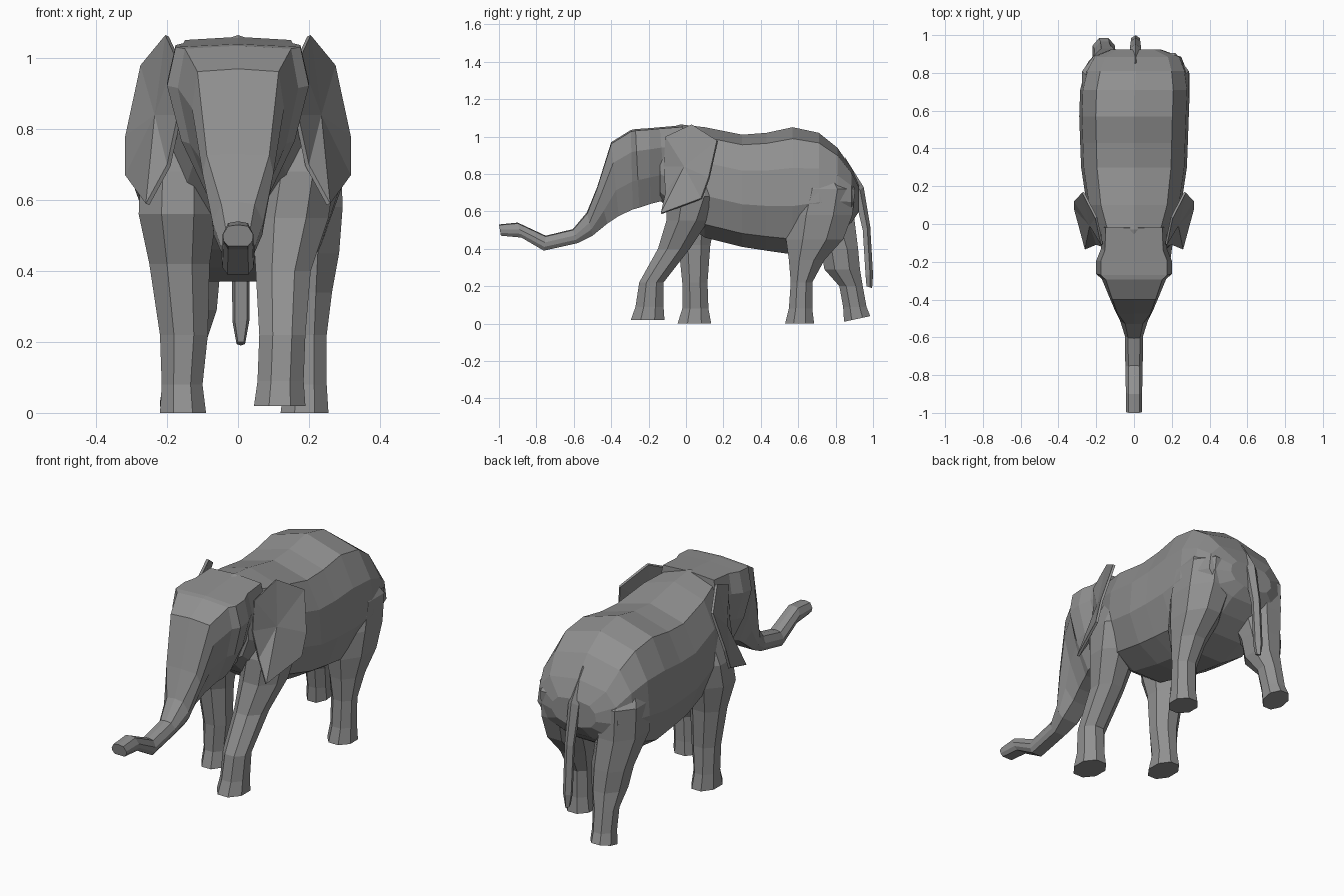
import bpy, bmesh, math
from mathutils import Vector

hide = bpy.data.materials.new("dark_grey_hide")
hide.diffuse_color = (0.28, 0.28, 0.28, 1)


def finish(name, bm):
    """Turn the bmesh into a flat-shaded grey object."""
    bmesh.ops.recalc_face_normals(bm, faces=bm.faces)
    mesh = bpy.data.meshes.new(name)
    bm.to_mesh(mesh)
    bm.free()
    mesh.materials.append(hide)
    bpy.context.collection.objects.link(bpy.data.objects.new(name, mesh))


def loft(name, rings):
    """Bridge closed rings of equal point count and cap both ends."""
    bm = bmesh.new()
    rows = [[bm.verts.new(p) for p in ring] for ring in rings]
    n = len(rows[0])
    for a, b in zip(rows, rows[1:]):
        for i in range(n):
            j = (i + 1) % n
            bm.faces.new((a[i], a[j], b[j], b[i]))
    bm.faces.new(rows[0])
    bm.faces.new(rows[-1])
    finish(name, bm)


def section(top, bottom, width, half, cx=0.0):
    """Symmetric ring between a top and bottom (y, z) point, from a half profile."""
    full = half + [(-u, v) for u, v in reversed(half) if u > 0]
    t, b = Vector(top), Vector(bottom)
    ring = []
    for u, v in full:
        p = b.lerp(t, v)
        ring.append((cx + u * width, p.x, p.y))
    return ring


# Torso: y, top z, bottom z, half width, sideways shift
torso_half = [(0, 1), (0.7, 0.91), (0.95, 0.68), (1, 0.38), (0.78, 0.12), (0.35, 0)]
torso = [(-0.14, 1.03, 0.66, 0.16, 0), (-0.03, 1.065, 0.55, 0.20, 0), (0.10, 1.05, 0.46, 0.25, 0),
         (0.30, 1.01, 0.41, 0.28, 0), (0.43, 1.02, 0.39, 0.285, 0), (0.57, 1.05, 0.37, 0.29, 0),
         (0.71, 1.02, 0.42, 0.29, 0.005), (0.81, 0.94, 0.48, 0.27, 0.01),
         (0.885, 0.83, 0.54, 0.235, 0.015), (0.925, 0.74, 0.60, 0.13, 0.01)]
loft("torso", [section((y, t), (y, b), w, torso_half, cx) for y, t, b, w, cx in torso])

# Head flowing into the trunk: top point, bottom point, half width
head_half = [(0, 1), (0.88, 0.98), (1, 0.72), (0.80, 0.35), (0.45, 0)]
trunk_half = [(0, 1), (0.65, 0.94), (1, 0.55), (0.95, 0.25), (0.65, 0)]
head = [((-0.02, 1.06), (0.00, 0.62), 0.17), ((-0.14, 1.05), (-0.11, 0.66), 0.175),
        ((-0.195, 1.045), (-0.19, 0.64), 0.20), ((-0.27, 1.04), (-0.25, 0.62), 0.20),
        ((-0.295, 1.035), (-0.285, 0.61), 0.17),
        ((-0.40, 0.97), (-0.36, 0.575), 0.13), ((-0.475, 0.73), (-0.42, 0.535), 0.10)]
trunk = [((-0.53, 0.595), (-0.50, 0.47), 0.072), ((-0.605, 0.505), (-0.58, 0.43), 0.048),
         ((-0.75, 0.47), (-0.76, 0.39), 0.046), ((-0.90, 0.54), (-0.88, 0.46), 0.043),
         ((-1.0, 0.53), (-0.99, 0.47), 0.043)]
loft("head_and_trunk", [section(t, b, w, head_half) for t, b, w in head]
     + [section(t, b, w, trunk_half) for t, b, w in trunk])

# Tail
tail_half = [(0, 1), (1, 0.6), (0.7, 0)]
tail = [((0.85, 0.89), (0.84, 0.72), 0.03), ((0.95, 0.73), (0.90, 0.69), 0.03),
        ((0.985, 0.52), (0.945, 0.50), 0.025), ((1.0, 0.26), (0.96, 0.26), 0.024),
        ((0.995, 0.19), (0.965, 0.20), 0.012)]
loft("tail", [section(t, b, w, tail_half, 0.008) for t, b, w in tail])


def leg(name, levels, tilt=0.0):
    """Eight-sided limb: z, y min, y max, x min, x max; the sole may tilt."""
    rings = []
    for k, (z, y0, y1, x0, x1) in enumerate(levels):
        ring = []
        for i in range(8):
            a = math.radians(22.5 + 45 * i)
            c, s = (f(a) / math.cos(math.pi / 8) for f in (math.cos, math.sin))
            ring.append(((x0 + x1) / 2 + c * (x1 - x0) / 2,
                         (y0 + y1) / 2 + s * (y1 - y0) / 2,
                         z + (tilt * s if k == 0 else 0)))
        rings.append(ring)
    loft(name, rings)


# Legs caught in mid stride
leg("front_leg_right", [(0.02, -0.295, -0.115, 0.045, 0.19), (0.09, -0.27, -0.12, 0.055, 0.185),
                        (0.22, -0.25, -0.12, 0.06, 0.19), (0.40, -0.15, 0.02, 0.05, 0.205),
                        (0.55, -0.105, 0.12, 0.04, 0.255), (0.68, -0.10, 0.18, 0.06, 0.275),
                        (0.86, -0.04, 0.16, 0.06, 0.20)])
leg("front_leg_left", [(0, -0.045, 0.135, -0.22, -0.09), (0.08, -0.02, 0.12, -0.215, -0.10),
                       (0.22, -0.02, 0.115, -0.22, -0.085), (0.42, -0.04, 0.13, -0.25, -0.08),
                       (0.56, -0.09, 0.16, -0.28, -0.06), (0.68, -0.07, 0.18, -0.275, -0.06),
                       (0.86, -0.03, 0.16, -0.20, -0.06)])
leg("hind_leg_right", [(0, 0.53, 0.685, 0.12, 0.255), (0.08, 0.55, 0.675, 0.13, 0.25),
                       (0.22, 0.56, 0.675, 0.13, 0.25), (0.34, 0.55, 0.74, 0.11, 0.265),
                       (0.45, 0.535, 0.84, 0.08, 0.285), (0.58, 0.54, 0.89, 0.05, 0.295),
                       (0.72, 0.58, 0.905, 0.05, 0.29), (0.86, 0.64, 0.78, 0.06, 0.22)])
leg("hind_leg_left", [(0.025, 0.845, 0.985, -0.22, -0.10), (0.09, 0.84, 0.965, -0.21, -0.10),
                      (0.20, 0.82, 0.945, -0.21, -0.09), (0.29, 0.74, 0.93, -0.22, -0.06),
                      (0.40, 0.72, 0.92, -0.24, -0.05), (0.56, 0.60, 0.90, -0.27, -0.05),
                      (0.72, 0.60, 0.895, -0.275, -0.05), (0.86, 0.64, 0.78, -0.21, -0.06)], 0.015)

# Ears: a thin creased flap hinged at the side of the head
rim_pts = [(0.175, -0.11, 1.0), (0.205, 0.03, 1.065), (0.275, 0.165, 0.98), (0.318, 0.12, 0.78),
           (0.318, 0.08, 0.67), (0.26, -0.135, 0.59), (0.20, -0.11, 0.70), (0.17, -0.12, 0.84)]
for side, sx in (("right", 1), ("left", -1)):
    bm = bmesh.new()
    rim = [bm.verts.new((sx * x, y, z)) for x, y, z in rim_pts]
    back = [bm.verts.new((sx * (x - 0.01), y + 0.006, z - 0.004)) for x, y, z in rim_pts]
    mid = [bm.verts.new((sx * x, -0.01, 0.84)) for x in (0.235, 0.215)]
    for i in range(len(rim)):
        j = (i + 1) % len(rim)
        bm.faces.new((rim[i], rim[j], mid[0]))
        bm.faces.new((back[j], back[i], mid[1]))
        bm.faces.new((rim[i], back[i], back[j], rim[j]))
    finish("ear_" + side, bm)
